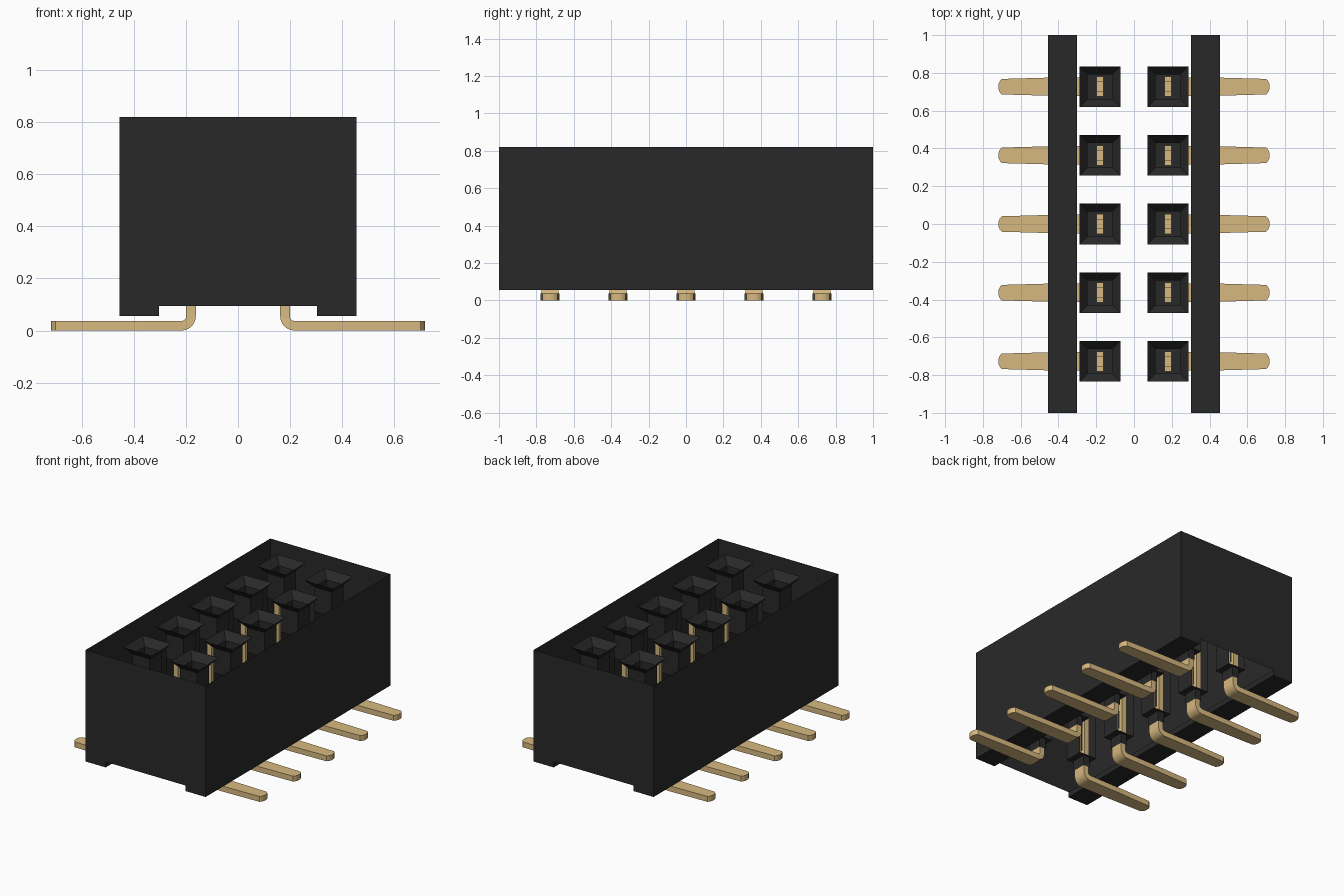
import bpy, bmesh, math

cube = bpy.data.objects.get("Cube")
if cube:
    bpy.data.objects.remove(cube, do_unlink=True)


def make_material(name, rgb):
    m = bpy.data.materials.new(name)
    m.use_nodes = True
    m.diffuse_color = (*rgb, 1)
    m.node_tree.nodes["Principled BSDF"].inputs["Base Color"].default_value = (*rgb, 1)
    return m


BLACK = make_material("black plastic", (0.022, 0.022, 0.022))
GOLD = make_material("gold metal", (0.68, 0.485, 0.215))

HX, HY, FOOT_X = 0.455, 1.0, 0.303     # housing half sizes, inner edge of the feet
TOP, FLOOR, FOOT = 0.82, 0.094, 0.056  # heights
SHELF = 0.165                          # bottom of each socket cavity
ROW_X, PITCH = 0.18, 0.3635            # contact positions
CORNERS = ((-1, -1), (1, -1), (1, 1), (-1, 1))


def finish(name, bm, mat, smooth=False):
    me = bpy.data.meshes.new(name)
    bm.to_mesh(me)
    bm.free()
    me.materials.append(mat)
    ob = bpy.data.objects.new(name, me)
    bpy.context.collection.objects.link(ob)
    if smooth:
        bpy.ops.object.select_all(action='DESELECT')
        ob.select_set(True)
        bpy.context.view_layer.objects.active = ob
        bpy.ops.object.shade_smooth_by_angle(angle=math.radians(35))


def face(bm, pts):
    bm.faces.new([bm.verts.new(p) for p in pts])


def bridge(bm, rings):
    for a, b in zip(rings, rings[1:]):
        for i in range(4):
            j = (i + 1) % 4
            bm.faces.new((a[i], a[j], b[j], b[i]))


def box(bm, lo, hi):
    for v in bmesh.ops.create_cube(bm, size=1)["verts"]:
        v.co = [(a + b) / 2 + c * (b - a) for a, b, c in zip(lo, hi, v.co)]


# Housing: thin shell, open above and below, with a foot along each long side
bm = bmesh.new()
outline = [(-HX, FOOT), (-FOOT_X, FOOT), (-FOOT_X, FLOOR), (FOOT_X, FLOOR),
           (FOOT_X, FOOT), (HX, FOOT), (HX, TOP), (-HX, TOP)]
front = [bm.verts.new((x, -HY, z)) for x, z in outline]
back = [bm.verts.new((x, HY, z)) for x, z in outline]
bm.faces.new(front)
bm.faces.new(back[::-1])
for i in (0, 1, 3, 4, 5, 7):
    j = (i + 1) % 8
    bm.faces.new((front[j], front[i], back[i], back[j]))
bmesh.ops.recalc_face_normals(bm, faces=bm.faces)
finish("housing", bm, BLACK)


# Socket: funnel mouth, square throat, side walls, shelf and a narrow stem hole
def socket(name, cx, cy):
    bm = bmesh.new()
    h = 0.065
    bridge(bm, [[bm.verts.new((cx + sx * w, cy + sy * w, z)) for sx, sy in CORNERS]
                for w, z in ((0.108, TOP), (h, 0.77), (h, 0.60))])
    for s in (-1, 1):
        x = cx + s * h
        pts = [(x, cy - h, 0.60), (x, cy + h, 0.60), (x, cy + h, SHELF), (x, cy - h, SHELF)]
        face(bm, pts[::s])
    face(bm, [(cx + a * h, cy + b * h, SHELF) for a, b in CORNERS])
    bridge(bm, [[bm.verts.new((cx + sx * 0.023, cy + sy * 0.049, z)) for sx, sy in CORNERS]
                for z in (FLOOR, SHELF)])
    finish(name, bm, BLACK)


# Contact: forked top with a bent solder tail
def contact(name, side, cy):
    bm = bmesh.new()
    t, r = 0.037, 0.055             # metal thickness, outer bend radius
    x0 = 0.162                      # inner face of the stem
    # sections: outer point, inner point, half width
    secs = [((x0, 0.17), (x0 + t, 0.17), 0.045), ((x0, r), (x0 + t, r), 0.045)]
    for k in range(1, 7):
        a = math.radians(15 * k)
        c, s = math.cos(a), math.sin(a)
        secs.append(((x0 + r - r * c, r - r * s),
                     (x0 + r - (r - t) * c, r - (r - t) * s), 0.045 + 0.005 * k / 6))
    for x, w in ((0.45, 0.048), (0.70, 0.041), (0.710, 0.030), (0.717, 0.014)):
        secs.append(((x, 0), (x, t), w))
    rings = []
    for (ox, oz), (ix, iz), w in secs:
        rings.append([bm.verts.new((side * x, cy + y, z)) for x, y, z in
                      ((ox, -w, oz), (ox, w, oz), (ix, w, iz), (ix, -w, iz))])
    bridge(bm, rings)
    bm.faces.new(rings[0])
    bm.faces.new(rings[-1])
    # fork base and its two prongs
    xa, xb = sorted((side * x0, side * (x0 + t)))
    box(bm, (xa, cy - 0.053, 0.167), (xb, cy + 0.053, 0.21))
    for s in (-1, 1):
        ya, yb = sorted((cy + s * 0.025, cy + s * 0.053))
        box(bm, (xa, ya, 0.21), (xb, yb, 0.58))
    bmesh.ops.recalc_face_normals(bm, faces=bm.faces)
    finish(name, bm, GOLD, smooth=True)


for label, side in (("left", 1), ("right", -1)):
    for n in range(5):
        y = (n - 2) * PITCH
        socket(f"{label}_socket_{n + 1}", side * ROW_X, y)
        contact(f"{label}_contact_{n + 1}", side, y)
